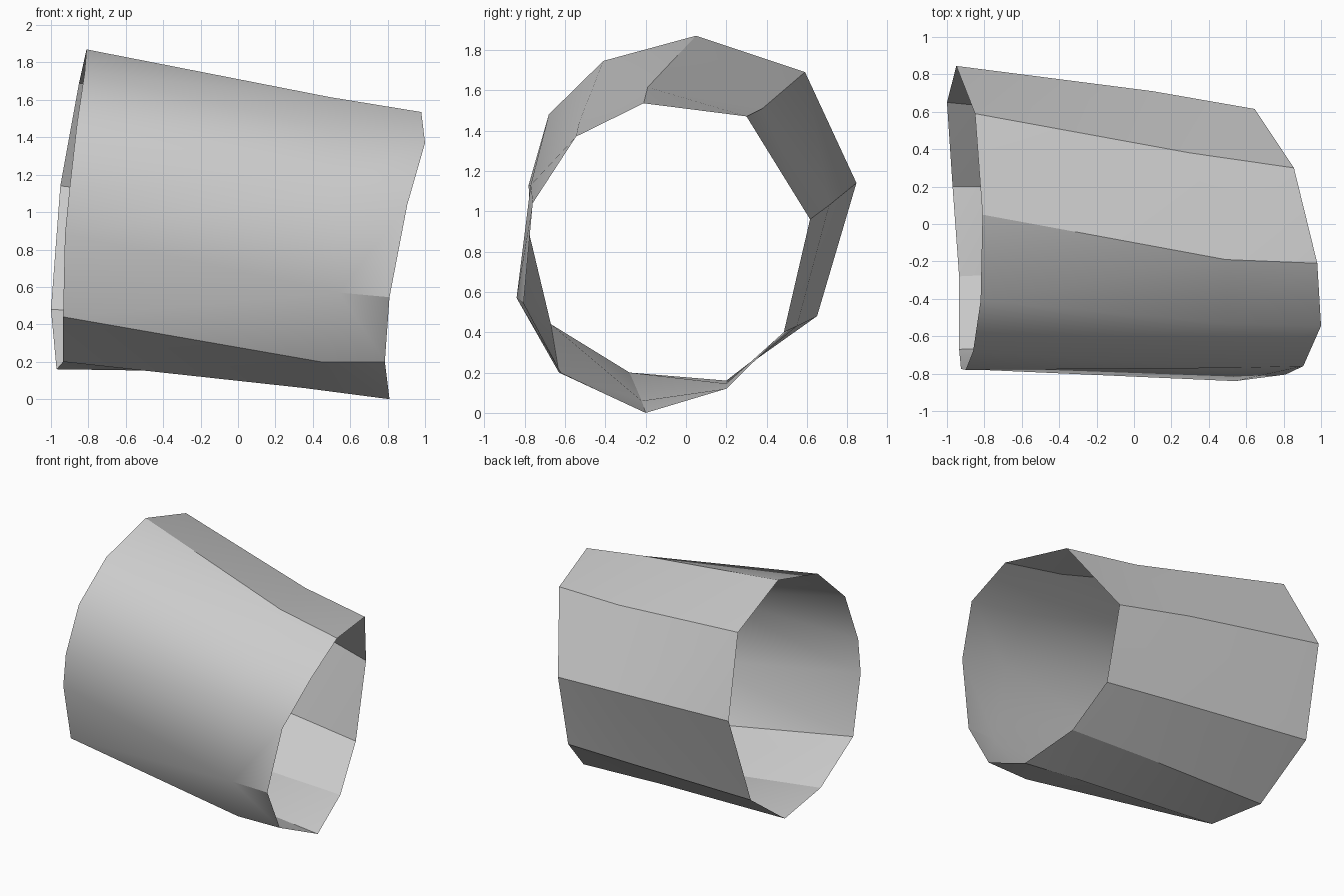
import bpy
import bmesh
import math

default_cube = bpy.data.objects.get("Cube")
if default_cube:
    bpy.data.objects.remove(default_cube, do_unlink=True)


def make_material(name, colour):
    material = bpy.data.materials.new(name)
    material.use_nodes = True
    material.diffuse_color = colour
    shader = material.node_tree.nodes["Principled BSDF"]
    shader.inputs["Base Color"].default_value = colour
    return material


# Cross-sections of the sleeve, each running from the top round the front,
# underneath and up the back
wide_rim = [
    (-.81, .05, 1.87), (-.82, -.41, 1.745), (-.86, -.68, 1.48), (-.9, -.78, 1.13),
    (-.925, -.775, .88), (-.935, -.67, .44), (-.935, -.28, .2), (-.97, .2, .16),
    (-1, .65, .48), (-.95, .845, 1.14), (-.85, .59, 1.69),
]
waist = [
    (.49, -.19, 1.615), (.5, -.53, 1.44), (.52, -.77, 1.13), (.54, -.84, .57),
    (.44, -.63, .2), (.35, -.22, .06), (.05, .2, .145), (.05, .55, .43),
    (.1, .71, 1.03), (.3, .38, 1.51),
]
narrow_rim = [
    (.98, -.21, 1.535), (1, -.545, 1.37), (.905, -.76, 1.04), (.81, -.805, .545),
    (.785, -.62, .2), (.81, -.2, 0), (.72, .2, .12), (.65, .485, .4),
    (.645, .615, .96), (.855, .3, 1.47),
]


def bridge(mesh, first, second, extra=None):
    """Join two closed rings; the first may hold one extra corner."""
    count = len(second)
    paired = [i for i in range(len(first)) if i != extra]
    for j in range(count):
        k = (j + 1) % count
        a, b = paired[j], paired[k]
        if extra is not None and a < extra < b:
            # Fan of triangles takes up the extra corner
            corner = first[extra]
            mesh.faces.new((first[a], corner, second[j]))
            mesh.faces.new((corner, second[k], second[j]))
            mesh.faces.new((corner, first[b], second[k]))
        else:
            # Quad folded along its shorter diagonal
            p, q, r, s = first[a], first[b], second[k], second[j]
            if (q.co - s.co).length < (p.co - r.co).length:
                triangles = (p, q, s), (q, r, s)
            else:
                triangles = (p, q, r), (p, r, s)
            for triangle in triangles:
                mesh.faces.new(triangle)


# Open faceted sleeve
bm = bmesh.new()
rings = [[bm.verts.new(point) for point in ring]
         for ring in (wide_rim, waist, narrow_rim)]
bridge(bm, rings[0], rings[1], extra=2)
bridge(bm, rings[1], rings[2])

# Turn every face outwards from the sleeve's axis
bm.normal_update()
bmesh.ops.recalc_face_normals(bm, faces=bm.faces)
top_face = max(bm.faces, key=lambda face: face.calc_center_median().z)
if top_face.normal.z < 0:
    bmesh.ops.reverse_faces(bm, faces=bm.faces)

data = bpy.data.meshes.new("open_sleeve")
bm.to_mesh(data)
bm.free()
sleeve = bpy.data.objects.new("open_sleeve", data)
bpy.context.collection.objects.link(sleeve)
data.materials.append(make_material("light grey", (.6, .6, .6, 1)))

# Soft shading on the front, crisp folds at the back
bpy.ops.object.select_all(action="DESELECT")
sleeve.select_set(True)
bpy.context.view_layer.objects.active = sleeve
bpy.ops.object.shade_smooth_by_angle(angle=math.radians(30))
